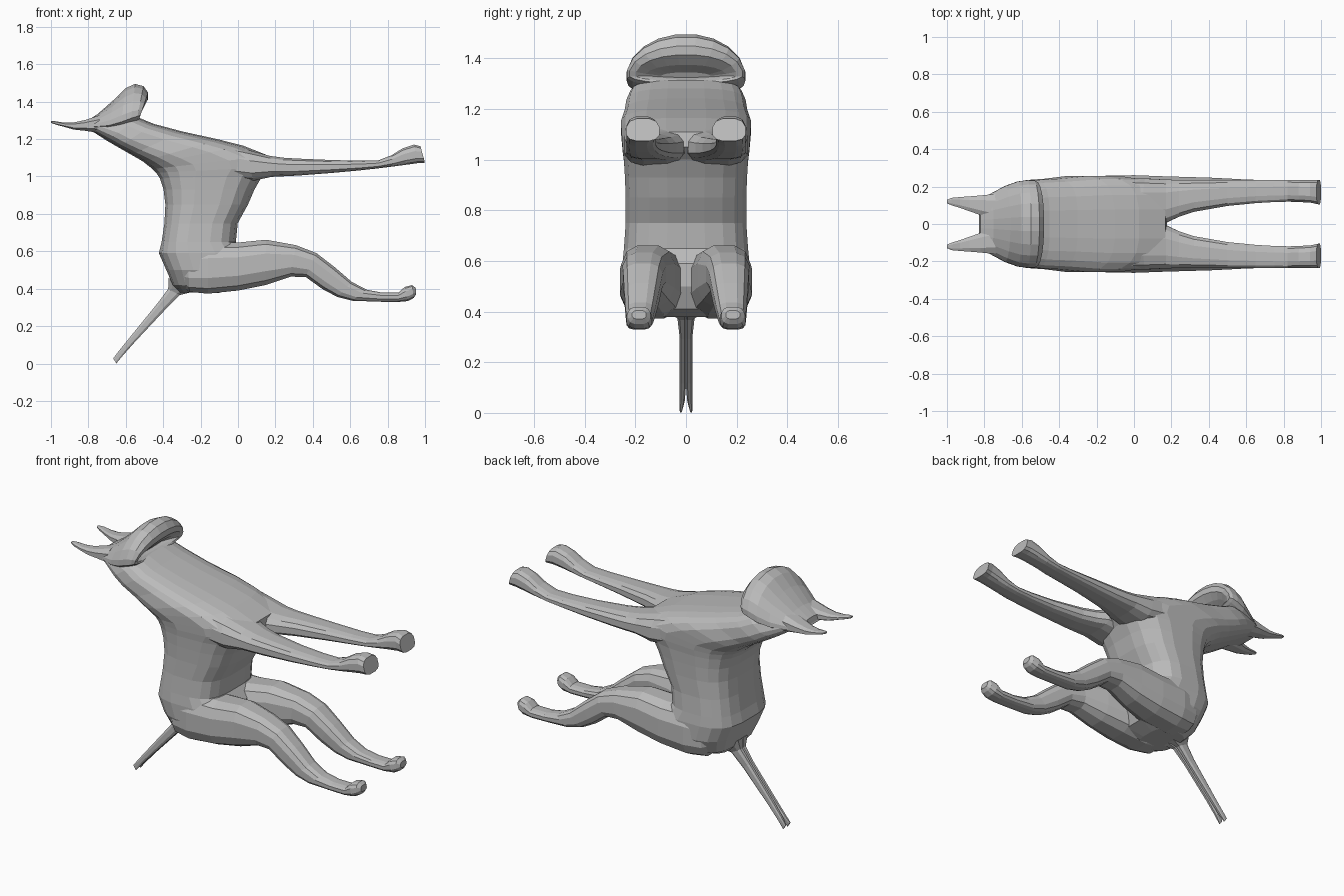
import bpy, bmesh, math

fur = bpy.data.materials.new("grey_fur")
fur.diffuse_color = (0.5, 0.5, 0.5, 1)


def loft(name, stations, sides=14, power=0.75, widest=0.5, side=1):
    """Skin rings. Station: (x, z) lower edge, (x, z) upper edge, y centre, y half width."""
    bm = bmesh.new()
    rings = []
    for ax, az, bx, bz, yc, hw in stations:
        ring = []
        for i in range(sides):
            t = 2 * math.pi * (i + 0.5) / sides
            c, s = math.cos(t), math.sin(t)
            c = math.copysign(abs(c) ** power, c)
            s = math.copysign(abs(s) ** power, s)
            f = widest + s * ((1 - widest) if s > 0 else widest)
            ring.append(bm.verts.new((ax + (bx - ax) * f, side * (yc + hw * c), az + (bz - az) * f)))
        rings.append(ring)
    for r, q in zip(rings, rings[1:]):
        for i in range(sides):
            j = (i + 1) % sides
            bm.faces.new((r[i], r[j], q[j], q[i]))
    bm.faces.new(rings[0])
    bm.faces.new(rings[-1])
    bmesh.ops.recalc_face_normals(bm, faces=bm.faces)
    mesh = bpy.data.meshes.new(name)
    bm.to_mesh(mesh)
    bm.free()
    mesh.materials.append(fur)
    obj = bpy.data.objects.new(name, mesh)
    bpy.context.collection.objects.link(obj)
    return obj


# Torso and neck: back edge, belly edge
loft("torso", [
    (-0.31, 0.38, -0.10, 0.378, 0, 0.12),
    (-0.35, 0.42, 0.0, 0.41, 0, 0.21),
    (-0.385, 0.50, 0.04, 0.50, 0, 0.25),
    (-0.425, 0.59, 0.04, 0.59, 0, 0.253),
    (-0.41, 0.65, -0.01, 0.65, 0, 0.247),
    (-0.395, 0.75, 0.0, 0.75, 0, 0.24),
    (-0.39, 0.85, 0.055, 0.85, 0, 0.24),
    (-0.40, 0.93, 0.09, 0.93, 0, 0.243),
    (-0.42, 0.99, 0.13, 1.0, 0, 0.247),
    (-0.44, 1.02, 0.18, 1.05, 0, 0.252),
    (-0.46, 1.04, 0.17, 1.11, 0, 0.255),
    (-0.485, 1.06, 0.03, 1.165, 0, 0.258),
    (-0.51, 1.08, -0.10, 1.198, 0, 0.258),
    (-0.57, 1.115, -0.30, 1.242, 0, 0.244),
    (-0.64, 1.155, -0.45, 1.282, 0, 0.237),
    (-0.70, 1.19, -0.53, 1.315, 0, 0.222),
    (-0.77, 1.235, -0.68, 1.33, 0, 0.178),
    (-0.83, 1.255, -0.81, 1.29, 0, 0.13),
], sides=20, power=0.64)

# Domed head with an overhanging rounded rim
loft("head", [
    (-0.83, 1.25, -0.82, 1.29, 0, 0.135),
    (-0.78, 1.25, -0.75, 1.335, 0, 0.16),
    (-0.70, 1.24, -0.66, 1.415, 0, 0.205),
    (-0.63, 1.25, -0.60, 1.475, 0, 0.23),
    (-0.575, 1.27, -0.55, 1.497, 0, 0.237),
    (-0.545, 1.285, -0.505, 1.485, 0, 0.235),
    (-0.53, 1.30, -0.48, 1.45, 0, 0.225),
    (-0.535, 1.31, -0.48, 1.415, 0, 0.20),
    (-0.55, 1.32, -0.515, 1.375, 0, 0.16),
    (-0.57, 1.325, -0.56, 1.345, 0, 0.10),
], sides=20, power=0.98, widest=0.22)

for side, tag in ((-1, "front"), (1, "back")):
    # Pointed ears
    loft("ear_" + tag, [
        (-0.74, 1.23, -0.74, 1.33, 0.09, 0.075),
        (-0.82, 1.243, -0.82, 1.303, 0.10, 0.056),
        (-0.88, 1.25, -0.88, 1.29, 0.108, 0.042),
        (-0.93, 1.265, -0.93, 1.288, 0.115, 0.031),
        (-0.975, 1.277, -0.975, 1.296, 0.12, 0.021),
        (-1.0, 1.287, -1.0, 1.298, 0.12, 0.01),
    ], sides=8, side=side)
    # Stretched upper limbs with upturned paws
    loft("arm_" + tag, [
        (-0.10, 0.99, -0.10, 1.18, 0.13, 0.12),
        (0.08, 0.975, 0.05, 1.145, 0.12, 0.126),
        (0.18, 0.997, 0.17, 1.112, 0.123, 0.117),
        (0.24, 1.0, 0.24, 1.102, 0.137, 0.101),
        (0.32, 1.004, 0.32, 1.097, 0.15, 0.087),
        (0.50, 1.018, 0.50, 1.089, 0.166, 0.071),
        (0.65, 1.032, 0.65, 1.085, 0.173, 0.063),
        (0.75, 1.043, 0.75, 1.087, 0.176, 0.06),
        (0.83, 1.053, 0.82, 1.114, 0.177, 0.059),
        (0.90, 1.062, 0.88, 1.152, 0.176, 0.06),
        (0.96, 1.07, 0.94, 1.172, 0.174, 0.062),
        (1.0, 1.073, 0.975, 1.163, 0.17, 0.066),
    ], sides=12, power=0.7, widest=0.42, side=side)
    # Bent lower limbs with rounded paws
    loft("leg_" + tag, [
        (-0.30, 0.42, -0.33, 0.58, 0.11, 0.09),
        (-0.26, 0.38, -0.27, 0.63, 0.125, 0.115),
        (-0.16, 0.37, -0.16, 0.65, 0.133, 0.128),
        (0.0, 0.387, 0.0, 0.65, 0.138, 0.126),
        (0.15, 0.417, 0.15, 0.665, 0.15, 0.108),
        (0.28, 0.462, 0.31, 0.635, 0.165, 0.088),
        (0.36, 0.462, 0.42, 0.592, 0.17, 0.08),
        (0.45, 0.397, 0.52, 0.515, 0.175, 0.07),
        (0.53, 0.355, 0.61, 0.437, 0.18, 0.06),
        (0.61, 0.335, 0.69, 0.395, 0.183, 0.054),
        (0.75, 0.33, 0.77, 0.38, 0.185, 0.05),
        (0.85, 0.328, 0.86, 0.38, 0.185, 0.05),
        (0.91, 0.333, 0.89, 0.41, 0.185, 0.052),
        (0.94, 0.35, 0.93, 0.42, 0.185, 0.045),
        (0.953, 0.37, 0.95, 0.405, 0.185, 0.028),
    ], sides=12, power=0.72, side=side)
    # Half of the thin tail, split at the tip
    loft("tail_" + tag, [
        (-0.375, 0.46, -0.25, 0.378, 0.025, 0.04),
        (-0.375, 0.40, -0.31, 0.365, 0.015, 0.02),
        (-0.43, 0.325, -0.385, 0.29, 0.012, 0.014),
        (-0.58, 0.14, -0.55, 0.115, 0.012, 0.014),
        (-0.64, 0.065, -0.615, 0.042, 0.015, 0.011),
        (-0.668, 0.028, -0.65, 0.0, 0.02, 0.005),
    ], sides=8, side=side)
